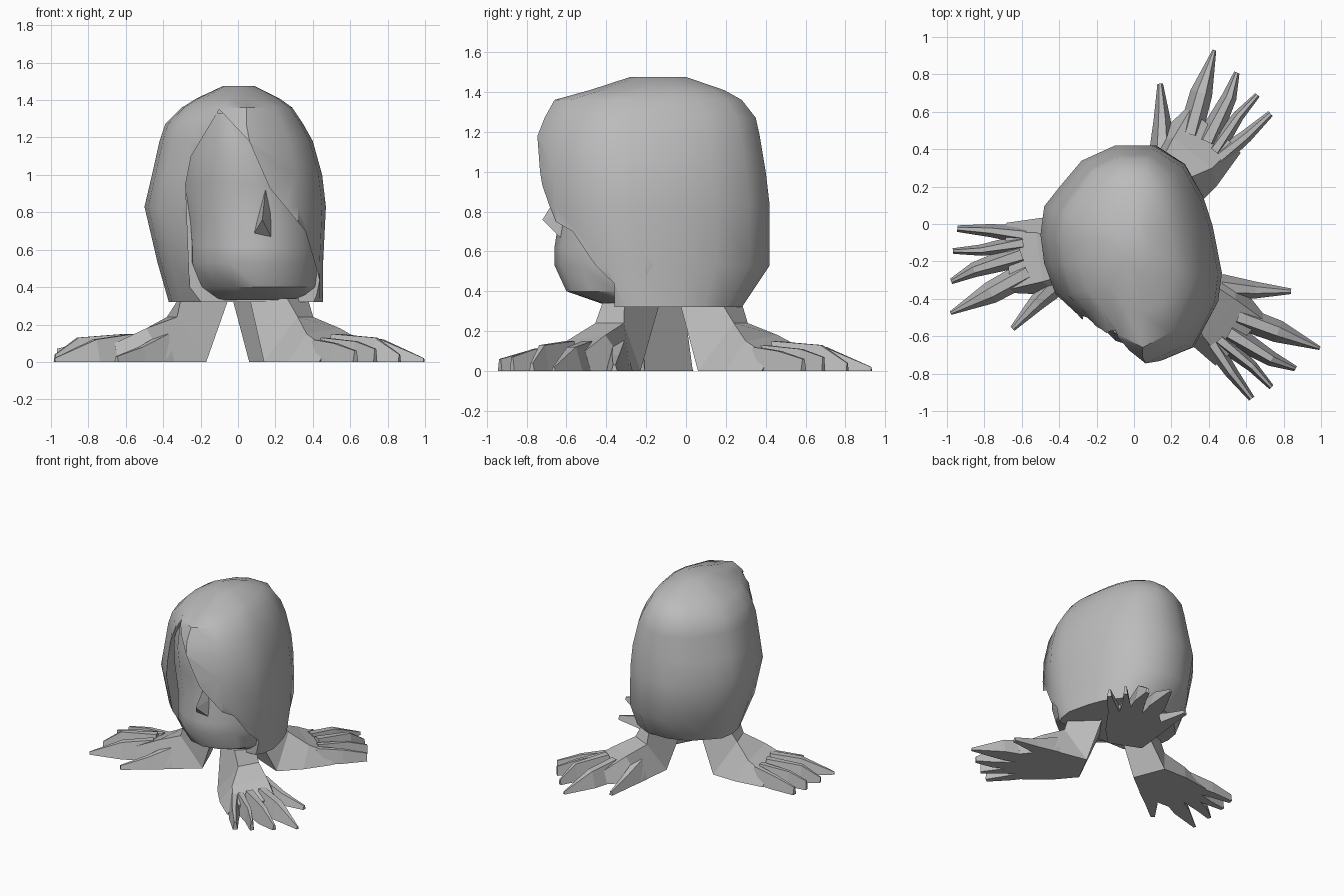
import bpy
import bmesh
import math
from mathutils import Vector

if "Cube" in bpy.data.objects:
    bpy.data.objects.remove(bpy.data.objects["Cube"], do_unlink=True)

clay = bpy.data.materials.new("grey clay")
clay.use_nodes = True
grey = (0.5, 0.5, 0.5, 1)
clay.diffuse_color = grey
clay.node_tree.nodes["Principled BSDF"].inputs["Base Color"].default_value = grey


def loft(bm, sections):
    """Skin a list of equally sized point loops and cap both ends."""
    loops = [[bm.verts.new(p) for p in section] for section in sections]
    for low, high in zip(loops, loops[1:]):
        for i in range(len(low)):
            j = (i + 1) % len(low)
            bm.faces.new((low[i], low[j], high[j], high[i]))
    bm.faces.new(loops[0][::-1])
    bm.faces.new(loops[-1])


def make_mesh(name, bm):
    bmesh.ops.recalc_face_normals(bm, faces=bm.faces)
    mesh = bpy.data.meshes.new(name)
    bm.to_mesh(mesh)
    bm.free()
    mesh.materials.append(clay)
    return mesh


def add_object(name, mesh):
    obj = bpy.data.objects.new(name, mesh)
    bpy.context.scene.collection.objects.link(obj)
    return obj


def smooth(obj, degrees):
    bpy.ops.object.select_all(action="DESELECT")
    obj.select_set(True)
    bpy.context.view_layer.objects.active = obj
    bpy.ops.object.shade_smooth_by_angle(angle=math.radians(degrees))


# Hair: one plan outline, stretched to a box at each height
outline = [(-.5, -.05), (-.48, .1), (-.4, .2), (-.28, .34), (-.1, .42), (.1, .42),
           (.27, .32), (.37, .15), (.42, 0), (.47, -.25), (.45, -.4), (.32, -.64),
           (.07, -.74), (-.13, -.66), (-.3, -.47), (-.42, -.36), (-.48, -.2)]
hair_levels = [  # height, x range, y range
    (.32, -.37, .455, -.55, .28), (.53, -.43, .455, -.74, .42),
    (.83, -.5, .47, -.76, .42), (1.0, -.46, .45, -.76, .4),
    (1.18, -.42, .4, -.745, .37), (1.27, -.39, .35, -.71, .35),
    (1.36, -.3, .29, -.66, .28), (1.41, -.22, .22, -.48, .19), (1.475, -.08, .09, -.28, 0)]


def hair_ring(z, x0, x1, y0, y1):
    return [(x0 + (x + .5) / .97 * (x1 - x0), y0 + (y + .74) / 1.16 * (y1 - y0), z)
            for x, y in outline]


bm = bmesh.new()
loft(bm, [hair_ring(*level) for level in hair_levels])
hair = add_object("hair", make_mesh("hair", bm))

# Parted opening in the front of the hair
opening = [(-.1, 1.35), (-.25, 1.1), (-.28, .95), (-.27, .7), (-.25, .2),
           (.5, .2), (.46, .36), (.36, .7), (.17, .93), (.06, 1.18)]
bm = bmesh.new()
loft(bm, [[(x, y, z) for x, z in opening] for y in (-1, -.36)])
cutter = add_object("opening_cutter", make_mesh("opening_cutter", bm))
cut = hair.modifiers.new("opening", "BOOLEAN")
cut.object = cutter
cut.operation = "DIFFERENCE"
cut.solver = "EXACT"
bpy.context.view_layer.objects.active = hair
bpy.ops.object.modifier_apply(modifier=cut.name)
bpy.data.objects.remove(cutter, do_unlink=True)
smooth(hair, 40)

# Face: stacked ovals set just inside the hair
face_levels = [  # height, centre x, half width, front y
    (.33, .1, .29, -.4), (.4, .11, .33, -.6), (.53, .09, .36, -.66), (.62, .09, .36, -.66),
    (.75, .08, .36, -.64), (.95, .05, .36, -.64), (1.15, .02, .31, -.66), (1.33, -.05, .15, -.61)]
sides = 16
bm = bmesh.new()
loft(bm, [[(cx + half * math.cos(math.tau * i / sides),
            -.2 + (front + .2) * math.sin(math.tau * i / sides) * (1 if i < sides / 2 else .5), z)
           for i in range(sides)] for z, cx, half, front in face_levels])
face = add_object("face", make_mesh("face", bm))
smooth(face, 40)

# Nose: a wedge with a drooping tip
bm = bmesh.new()
for p in [(.15, -.6, .95), (.13, -.72, .76), (.07, -.62, .66), (.18, -.62, .66), (.18, -.6, .8), (.13, -.5, .75)]:
    bm.verts.new(p)
bmesh.ops.convex_hull(bm, input=bm.verts)
add_object("nose", make_mesh("nose", bm))

# Hand: forearm, heel, palm and webbing as four-cornered sections
palm = [
    [(-.03, .08, .34), (.15, -.03, .34), (.25, .18, .34), (.13, .28, .34)],
    [(.06, .16, 0), (.3, .06, 0), (.28, .24, .24), (.13, .31, .24)],
    [(.09, .44, 0), (.44, .2, 0), (.42, .3, .15), (.21, .46, .18)],
    [(.27, .61, 0), (.57, .38, 0), (.54, .42, .07), (.3, .61, .1)]]
# Each finger: base, joint and tip as x, y, width, height
fingers = {
    "thumb": [(.15, .38, .14, .15), (.15, .56, .09, .08), (.14, .75, .03, .03)],
    "index": [(.3, .48, .13, .15), (.36, .7, .12, .12), (.43, .93, .02, .02)],
    "middle": [(.39, .44, .13, .15), (.51, .68, .08, .13), (.55, .81, .03, .04)],
    "ring": [(.43, .39, .1, .13), (.56, .58, .06, .11), (.66, .69, .03, .07)],
    "little": [(.45, .35, .1, .12), (.6, .47, .07, .1), (.73, .59, .035, .06)]}

bm = bmesh.new()
loft(bm, palm)
for joints in fingers.values():
    first, last = Vector(joints[0][:2]), Vector(joints[-1][:2])
    across = (last - first).normalized().orthogonal() / 2
    sections = []
    for x, y, width, height in joints:
        side = across * width
        sections.append([(x + side.x * s, y + side.y * s, z)
                         for s, z in ((-1, 0), (1, 0), (.4, height), (-.4, height))])
    loft(bm, sections)
hand_mesh = make_mesh("hand", bm)

# Three hands carry the head
for name, turn, spot in (("back_hand", 0, (0, 0, 0)),
                         ("left_hand", -95, (.105, -.155, 0)),
                         ("right_hand", 134, (-.013, -.14, 0))):
    hand = add_object(name, hand_mesh)
    hand.rotation_euler.z = math.radians(turn)
    hand.location = spot
